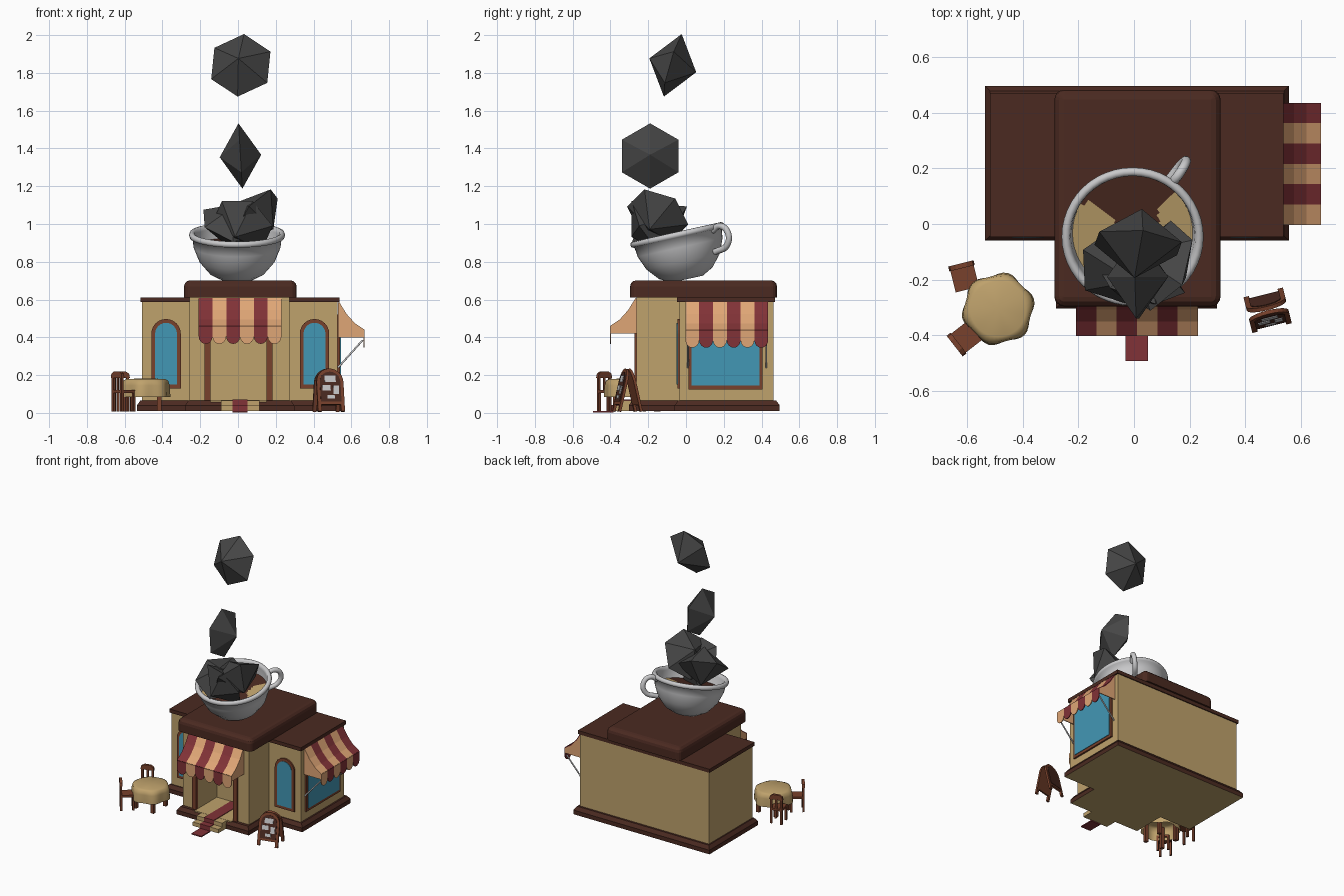
import bpy, bmesh
from math import sin, cos, pi, radians
from mathutils import Matrix, Vector

cube = bpy.data.objects.get("Cube")
if cube:
    bpy.data.objects.remove(cube, do_unlink=True)


def material(name, r, g, b):
    m = bpy.data.materials.new(name)
    m.use_nodes = True
    m.diffuse_color = (r, g, b, 1)
    bsdf = next(n for n in m.node_tree.nodes if n.type == 'BSDF_PRINCIPLED')
    bsdf.inputs["Base Color"].default_value = (r, g, b, 1)
    bsdf.inputs["Roughness"].default_value = 0.8
    return m


ROOF = material("dark brown", 0.07, 0.023, 0.015)
TAN = material("wall tan", 0.52, 0.36, 0.15)
RED = material("awning red", 0.22, 0.032, 0.038)
PEACH = material("awning peach", 0.74, 0.38, 0.18)
GLASS = material("window blue", 0.055, 0.31, 0.46)
TRIM = material("trim brown", 0.19, 0.053, 0.025)
WHITE = material("china grey", 0.58, 0.58, 0.59)
ROCK = material("rock grey", 0.06, 0.06, 0.06)
I = Matrix()


def finish(bm, name, mats, m=I, smooth=False):
    bmesh.ops.recalc_face_normals(bm, faces=bm.faces)
    me = bpy.data.meshes.new(name)
    bm.to_mesh(me)
    bm.free()
    for mat in mats:
        me.materials.append(mat)
    if smooth:
        me.shade_smooth()
    ob = bpy.data.objects.new(name, me)
    bpy.context.collection.objects.link(ob)
    ob.matrix_world = m
    return ob


def add_box(bm, x0, x1, y0, y1, z0, z1):
    m = Matrix.Translation(((x0 + x1) / 2, (y0 + y1) / 2, (z0 + z1) / 2))
    m = m @ Matrix.Diagonal((x1 - x0, y1 - y0, z1 - z0, 1))
    return bmesh.ops.create_cube(bm, size=1, matrix=m)


def boxes(name, mat, *dims, m=I):
    bm = bmesh.new()
    for d in dims:
        add_box(bm, *d)
    return finish(bm, name, [mat], m)


def prism(name, pts, y0, y1, mat, m=I):
    """Extrude an (x, z) outline from y0 to y1."""
    bm = bmesh.new()
    f = bm.faces.new([bm.verts.new((x, y0, z)) for x, z in pts])
    r = bmesh.ops.extrude_face_region(bm, geom=[f])
    bmesh.ops.translate(bm, vec=(0, y1 - y0, 0),
                        verts=[v for v in r["geom"] if isinstance(v, bmesh.types.BMVert)])
    return finish(bm, name, [mat], m)


def lathe(name, profile, mats, m=I, segs=48, wave=None):
    """Spin an (r, z) profile; wave changes the radius by angle."""
    bm = bmesh.new()
    rings = []
    for k, (r, z) in enumerate(profile):
        w = [1 + (wave(k, 2 * pi * i / segs) if wave else 0) for i in range(segs)]
        rings.append([bm.verts.new((r * w[i] * cos(2 * pi * i / segs),
                                    r * w[i] * sin(2 * pi * i / segs), z)) for i in range(segs)])
    for a, b in zip(rings, rings[1:]):
        for i in range(segs):
            j = (i + 1) % segs
            bm.faces.new((a[i], a[j], b[j], b[i]))
    bmesh.ops.remove_doubles(bm, verts=bm.verts, dist=1e-5)
    return finish(bm, name, mats, m, True)


def arch(w, z0, z1, cx=0, n=12):
    """Outline of a round-topped panel."""
    r = w / 2
    top = [(cx + r * cos(pi * i / n), z1 - r + r * sin(pi * i / n)) for i in range(n + 1)]
    return [(cx - r, z0), (cx + r, z0)] + top


# Stepped plinth with flared foot and tan underside
def t_outline(d):
    return [(-.535 + d, .496 - d), (-.535 + d, -.06 + d), (-.28 + d, -.06 + d), (-.28 + d, -.303 + d),
            (.298 - d, -.303 + d), (.298 - d, -.06 + d), (.557 - d, -.06 + d), (.557 - d, .496 - d)]


bm = bmesh.new()
rings = [[bm.verts.new((x, y, z)) for x, y in t_outline(d)]
         for d, z in ((0, .01), (0, .04), (.018, .065))]
for a, b in zip(rings, rings[1:]):
    for i in range(8):
        bm.faces.new((a[i], a[i - 1], b[i - 1], b[i]))
bm.faces.new(rings[-1])
bm.faces.new(rings[0]).material_index = 1
finish(bm, "plinth", [ROOF, TAN])

# Walls: wide rear block and a front block with an open doorway
boxes("rear_walls", TAN, (-.508, .528, -.035, .463, .06, .59))
prism("front_walls", [(-.257, .06), (-.145, .06), (-.145, .43), (.15, .43), (.15, .06),
                      (.272, .06), (.272, .615), (-.257, .615)], -.262, 0, TAN)
prism("door_frame", [(-.178, .065), (-.145, .065), (-.145, .43), (.15, .43), (.15, .065),
                     (.183, .065), (.183, .46), (-.178, .46)], -.272, -.25, TRIM)
boxes("floor_and_steps", TAN, (-.145, .15, -.29, -.03, .05, .067),
      (-.09, .115, -.345, -.28, .01, .066), (-.09, .115, -.39, -.3, .01, .038))
boxes("carpet", RED, (-.03, .05, -.349, -.04, .06, .071), (-.03, .05, -.349, -.345, .012, .071),
      (-.03, .05, -.394, -.34, .03, .042), (-.03, .05, -.394, -.39, .004, .042),
      (-.03, .05, -.492, -.385, .002, .01))

# Roofs
boxes("wing_roof", ROOF, (-.517, .538, -.047, .47, .586, .612))
bm = bmesh.new()
add_box(bm, -.286, .311, -.296, .482, .612, .702)
bmesh.ops.bevel(bm, geom=[e for e in bm.edges if abs(e.verts[0].co.z - e.verts[1].co.z) > .01],
                offset=.035, segments=4, profile=.5, affect='EDGES')
bmesh.ops.bevel(bm, geom=[e for e in bm.edges if min(v.co.z for v in e.verts) > .70],
                offset=.034, segments=3, profile=.5, affect='EDGES')
finish(bm, "front_roof", [ROOF])

# Windows
for side, cx in (("right", -.381), ("left", .405)):
    prism(side + "_window_frame", arch(.156, .13, .497, cx), -.046, -.03, TRIM)
    prism(side + "_window_glass", arch(.116, .15, .477, cx), -.049, -.04, GLASS)
boxes("side_window_frame", TRIM, (.52, .54, .012, .406, .125, .52))
boxes("side_window_glass", GLASS, (.53, .544, .03, .388, .145, .50))


# Striped awnings with scalloped valances
def awning(name, m, colours, width=.438, out=.137, n=6):
    slope = [(0, 0), (.04, -.065), (.085, -.115), (out, -.15)]
    w = width / n
    bm = bmesh.new()
    for s in range(n):
        x = -width / 2 + s * w
        for (a, za), (b, zb) in zip(slope, slope[1:]):
            f = bm.faces.new([bm.verts.new(p) for p in
                              ((x, -a, za), (x + w, -a, za), (x + w, -b, zb), (x, -b, zb))])
            f.material_index = s % 2
        lobe = [(x + w / 2 + w / 2 * cos(t), -.2 - .04 * sin(t))
                for t in [pi * i / 8 for i in range(9)]]
        prism(f"{name}_valance_{s + 1}", [(x, -.148), (x + w, -.148)] + lobe,
              -out - .004, -out + .002, colours[s % 2], m)
    bmesh.ops.remove_doubles(bm, verts=bm.verts, dist=1e-5)
    ob = finish(bm, name + "_cloth", colours, m)
    ob.modifiers.new("thickness", 'SOLIDIFY').thickness = .006
    # End panels are drawn along the slope, turned to face sideways
    turn = Matrix.Rotation(-pi / 2, 4, 'Z')
    for x in (-width / 2, width / 2 - .006):
        prism(name + "_end", slope + [(out, -.185), (0, -.185)], x, x + .006, PEACH, m @ turn)


awning("front_awning", Matrix.Translation((.011, -.262, .605)), [RED, PEACH])
awning("side_awning", Matrix.Translation((.53, .216, .585)) @ Matrix.Rotation(pi / 2, 4, 'Z'),
       [PEACH, RED])


def tube(name, pts, radius, mat, m=I, kind='POLY'):
    cu = bpy.data.curves.new(name, 'CURVE')
    cu.dimensions = '3D'
    cu.bevel_depth = radius
    cu.bevel_resolution = 3
    cu.use_fill_caps = True
    sp = cu.splines.new(kind)
    if kind == 'BEZIER':
        sp.bezier_points.add(len(pts) - 1)
        for bp, p in zip(sp.bezier_points, pts):
            bp.co = p
            bp.handle_left_type = bp.handle_right_type = 'AUTO'
    else:
        sp.points.add(len(pts) - 1)
        for bp, p in zip(sp.points, pts):
            bp.co = (*p, 1)
    cu.materials.append(mat)
    ob = bpy.data.objects.new(name, cu)
    bpy.context.collection.objects.link(ob)
    ob.matrix_world = m


for y in (.01, .425):
    tube("awning_strut", [(.53, y, .24), (.66, y, .385)], .005, WHITE)

# Tilted cup with handle and coffee
CUP = Matrix.Translation((-.005, -.042, .925)) @ Matrix.Rotation(radians(12.5), 4, 'X')
lathe("cup", [(0, -.222), (.085, -.222), (.145, -.19), (.2, -.125), (.23, -.05), (.236, 0),
              (.25, .004), (.255, .017), (.25, .03), (.238, .034), (.226, .028), (.222, .01),
              (.216, -.05), (.185, -.12), (.1, -.19), (0, -.2)], [WHITE], CUP)
tube("cup_handle", [(.23, 0, .0), (.285, 0, .015), (.325, 0, -.025), (.305, 0, -.09), (.215, 0, -.115)],
     .017, WHITE, CUP @ Matrix.Rotation(radians(54), 4, 'Z'), 'BEZIER')
coffee = lathe("coffee", [(.216 * i / 14, -.045) for i in range(15)], [ROOF, TAN], CUP)
for p in coffee.data.polygons:
    spots = ((-.18, -.01, .125), (.2, .05, .11))
    p.material_index = int(any((p.center.xy - Vector((x, y))).length < r for x, y, r in spots))


# Rocks: six-sided double pyramids
def rock(name, at, axis, spin, r=.173, h=.11):
    bm = bmesh.new()
    rim = [bm.verts.new((r * cos(pi * i / 3), r * sin(pi * i / 3), 0)) for i in range(6)]
    for tip in (bm.verts.new((0, 0, h)), bm.verts.new((0, 0, -h))):
        for i in range(6):
            bm.faces.new((rim[i - 1], rim[i], tip))
    q = Vector(axis).to_track_quat('Z', 'Y').to_matrix().to_4x4()
    finish(bm, name, [ROCK], Matrix.Translation(at) @ q @ Matrix.Rotation(radians(spin), 4, 'Z'))


rock("top_rock", (.015, -.07, 1.84), (.1, .95, -.28), 34, h=.13)
rock("middle_rock", (.013, -.19, 1.36), (1, 0, .06), 30)
rock("cup_rock_left", (-.035, -.14, 1.0), (.25, -.5, .8), 10, h=.13)
rock("cup_rock_right", (.095, -.15, 1.045), (-.75, .35, .6), 20, h=.125)
rock("cup_rock_front", (.02, -.19, .99), (.3, .85, .5), 0, h=.12)

# Table with draped cloth
TABLE = Matrix.Translation((-.488, -.305, 0))
lathe("tablecloth", [(0, .182), (.1, .18), (.117, .172), (.124, .145), (.126, .085)], [TAN], TABLE,
      wave=lambda k, t: (0, 0, .02, .04, .06)[k] * sin(6 * t))
boxes("table_legs", TRIM, *[(x - .012, x + .012, y - .012, y + .012, .01, .17)
                            for x in (-.07, .07) for y in (-.07, .07)], m=TABLE)


# Chairs with the back at +y before turning
def chair(name, x, y, angle):
    m = Matrix.Translation((x, y, 0)) @ Matrix.Rotation(radians(angle), 4, 'Z')
    legs = [(a - .007, a + .007, b - .007, b + .007, .008, .11) for a in (-.036, .036) for b in (-.04, .04)]
    boxes(name, TRIM, (-.043, .043, -.047, .047, .105, .12), *legs,
          (-.043, -.029, .034, .047, .11, .2), (.029, .043, .034, .047, .11, .2),
          (-.007, .007, .037, .044, .11, .2), m=m)
    prism(name + "_rail", [(-.047, .185), (.047, .185), (.042, .208), (.022, .22), (-.022, .22),
                           (-.042, .208)], .032, .05, TRIM, m)


chair("back_chair", -.61, -.19, 14)
chair("front_chair", -.605, -.408, 128)

# Folding sign board with pale patches
SIGN = Matrix.Translation((.48, -.31, 0)) @ Matrix.Rotation(radians(14), 4, 'Z')
for label, turn in (("front", 0), ("back", pi)):
    m = (SIGN @ Matrix.Rotation(turn, 4, 'Z') @ Matrix.Translation((0, -.062, 0))
         @ Matrix.Rotation(radians(-13), 4, 'X'))
    prism(label + "_sign_frame", arch(.146, .045, .24), -.006, .008, TRIM, m)
    prism(label + "_sign_panel", arch(.112, .06, .222), -.009, 0, ROOF, m)
    boxes(label + "_sign_legs", TRIM, (-.073, -.053, -.006, .008, .008, .06),
          (.053, .073, -.006, .008, .008, .06), m=m)
    if label == "front":
        boxes("sign_patches", WHITE, (-.03, .03, -.012, -.005, .165, .2), (-.045, .0, -.012, -.005, .12, .15),
              (.015, .045, -.012, -.005, .1, .145), (-.02, .02, -.012, -.005, .075, .095), m=m)
